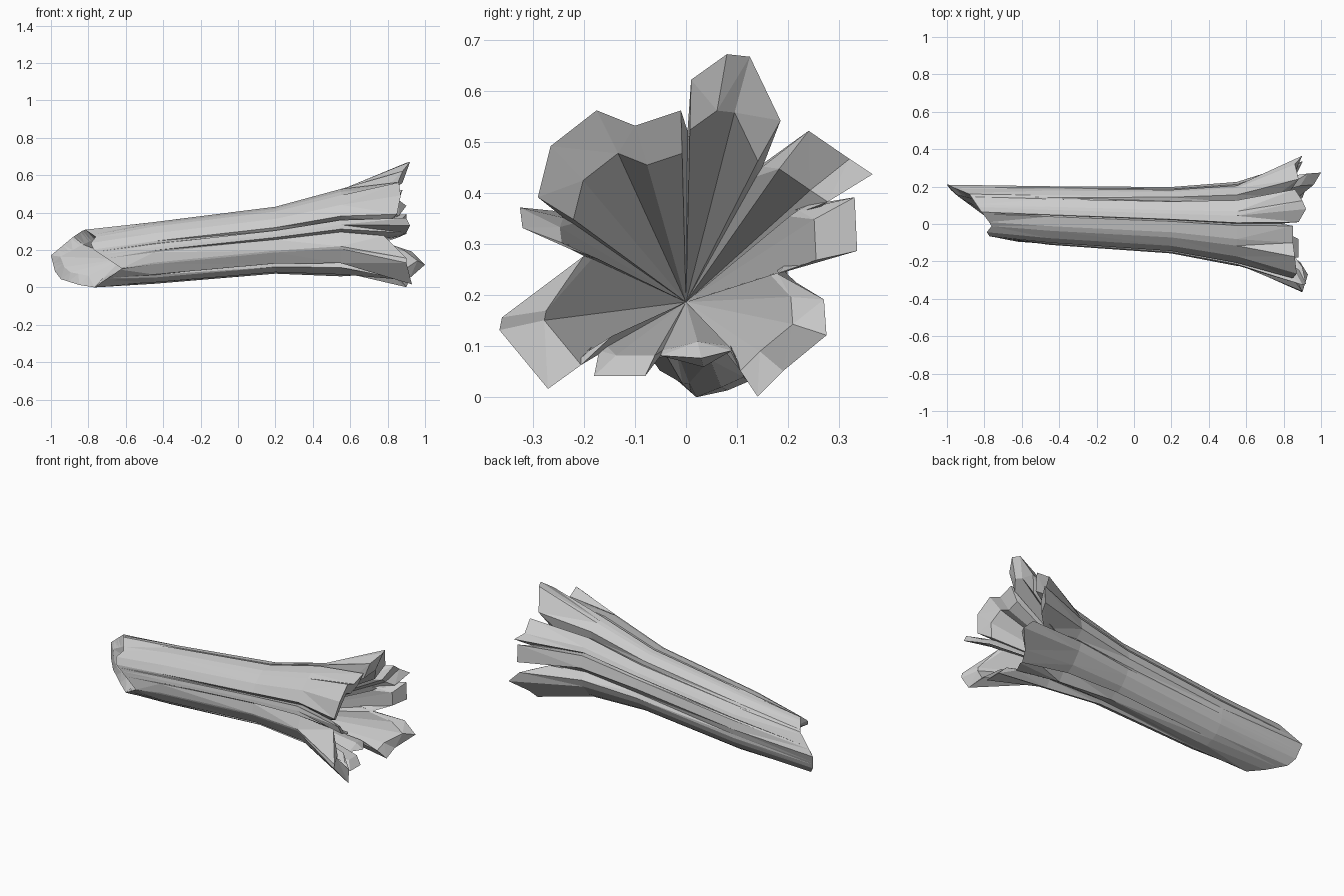
import bpy, bmesh, math
from mathutils import Vector

if "Cube" in bpy.data.objects:
    bpy.data.objects.remove(bpy.data.objects["Cube"])

# Root-end rim, anticlockwise (y, z, x); points with x < 0.81 are clefts between roots
RIM = [
    (.14, .01, .90), (.19, .06, .92), (.275, .13, 1.0), (.27, .20, .93), (.18, .25, .78),
    (.335, .295, .90), (.33, .40, .90), (.22, .375, .78),
    (.365, .445, .90), (.32, .475, .86), (.24, .53, .88), (.15, .46, .76),
    (.185, .55, .86), (.125, .675, .90), (.08, .68, .92), (.01, .63, .88), (.003, .53, .78),
    (-.01, .57, .85), (-.10, .54, .85), (-.175, .57, .86), (-.265, .50, .87),
    (-.29, .40, .85), (-.24, .36, .79),
    (-.325, .38, .90), (-.32, .34, .92), (-.23, .30, .90), (-.20, .285, .78),
    (-.36, .165, .90), (-.365, .14, .90), (-.27, .025, .93), (-.19, .10, .85), (-.17, .10, .78),
    (-.18, .05, .88), (-.08, .05, .88), (-.05, .09, .78), (.03, .085, .82), (.09, .10, .78),
]
ANG = [math.atan2(z - .28, y) for y, z, x in RIM]
CLEFT = [x < .81 for y, z, x in RIM]

# Corners of the broken end, anticlockwise (x, y, z)
BREAK = [Vector(p) for p in (
    (-1, .21, .18), (-.88, .16, .28), (-.82, .07, .32), (-.76, -.01, .28),
    (-.80, -.06, .23), (-.62, -.095, .11), (-.78, .03, 0), (-.97, .17, .06))]


def section(x, cy, cz, ry, rz, groove):
    """Fluted oval trunk section; grooves line up with the root clefts."""
    pts = []
    for a, c in zip(ANG, CLEFT):
        k = groove if c else 1
        pts.append((x, cy + ry * k * math.cos(a), cz + rz * k * math.sin(a)))
    return pts


def shrink(pts, cy, cz, k, dx):
    return [(x + dx, cy + (y - cy) * k, cz + (z - cz) * k) for x, y, z in pts]


def on_break(a):
    """Point where a ray at angle a from the pith meets the broken outline."""
    d = Vector((math.cos(a), math.sin(a)))
    for p, q in zip(BREAK, BREAK[1:] + BREAK[:1]):
        u, v = Vector((p.y - .06, p.z - .16)), Vector((q.y - .06, q.z - .16))
        su, sv = d.x * u.y - d.y * u.x, d.x * v.y - d.y * v.x
        if su <= 0 < sv and d.dot(u + v) > 0:
            return tuple(p.lerp(q, su / (su - sv)))
    return tuple(BREAK[0])


broken = [on_break(a) for a in ANG]
broken[min(range(len(ANG)), key=lambda i: abs(ANG[i] - .1))] = tuple(BREAK[0])
broken_in = shrink(broken, .06, .16, .65, .05)

root = [(x, y, z) for y, z, x in RIM]
root_in = [p if c else q for p, q, c in zip(shrink(root, 0, .22, .92, -.02),
                                            shrink(root, 0, .22, .76, -.04), CLEFT)]
rings = [
    broken_in, broken,
    section(-.45, .045, .192, .157, .166, .97),
    section(.2, .02, .26, .178, .18, .89),
    section(.55, 0, .30, .225, .235, .80),
    root, root_in,
]

# Log skin, with a hollow closing to a point at each end
bm = bmesh.new()
vr = [[bm.verts.new(p) for p in r] for r in rings]
n = len(RIM)
for a, b in zip(vr, vr[1:]):
    for i in range(n):
        j = (i + 1) % n
        bm.faces.new((a[i], a[j], b[j], b[i]))
for ring, apex in ((vr[0], (-.62, .06, .16)), (vr[-1], (.3, 0, .195))):
    v = bm.verts.new(apex)
    for i in range(n):
        bm.faces.new((ring[i], ring[(i + 1) % n], v))
bmesh.ops.triangulate(bm, faces=bm.faces[:])
bmesh.ops.recalc_face_normals(bm, faces=bm.faces[:])

# Rest on the ground
low = min(v.co.z for v in bm.verts)
bmesh.ops.translate(bm, verts=bm.verts[:], vec=(0, 0, -low))

mesh = bpy.data.meshes.new("fallen_log")
bm.to_mesh(mesh)
bm.free()
bpy.context.collection.objects.link(bpy.data.objects.new("fallen_log", mesh))
